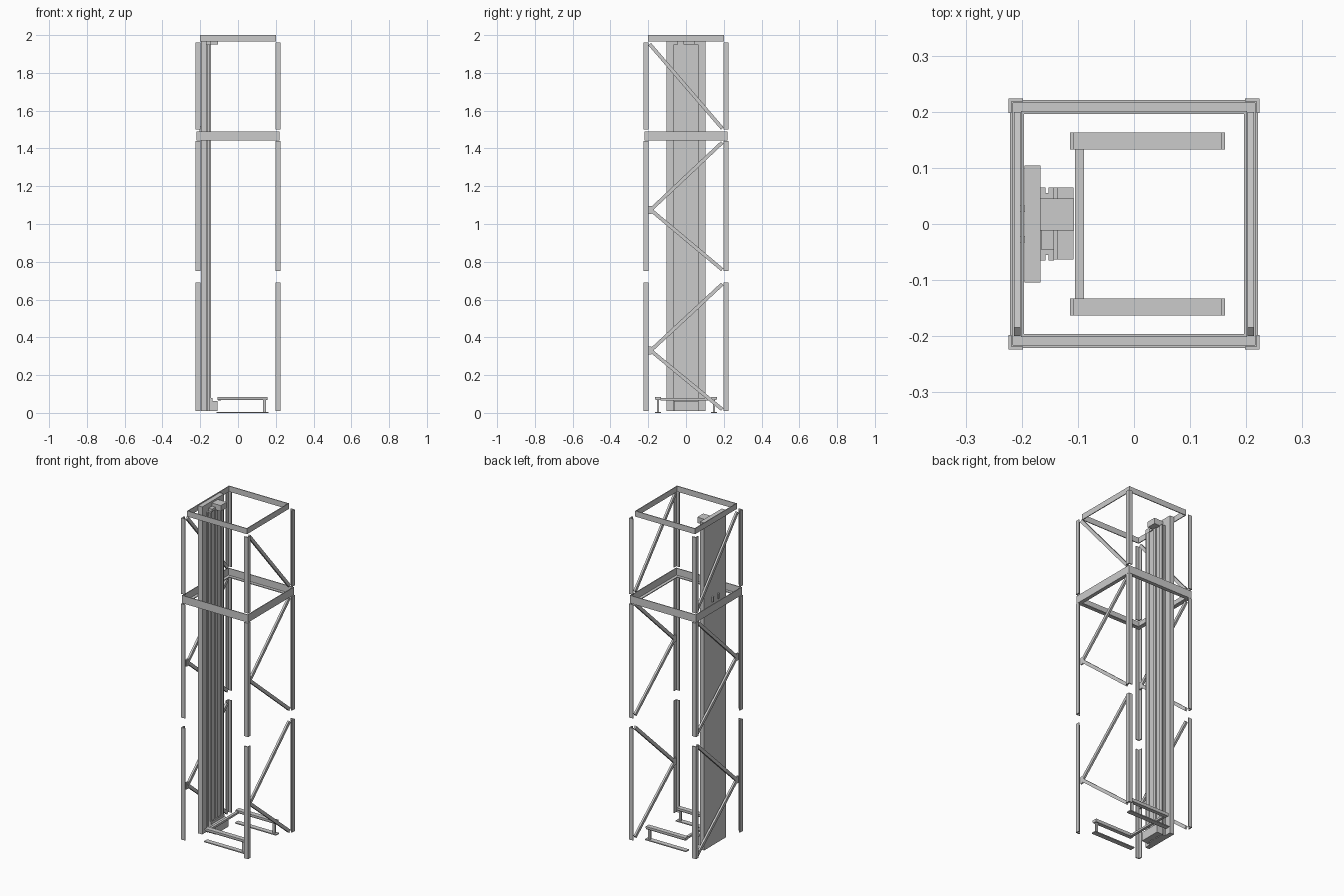
import bpy, bmesh
from mathutils import Vector

if "Cube" in bpy.data.objects:
    bpy.data.objects.remove(bpy.data.objects["Cube"])


def mesh_object(name, bm):
    bmesh.ops.recalc_face_normals(bm, faces=bm.faces)
    me = bpy.data.meshes.new(name)
    bm.to_mesh(me)
    bm.free()
    ob = bpy.data.objects.new(name, me)
    bpy.context.collection.objects.link(ob)
    return ob


def prism(name, pts, lo, hi, place):
    """Extrude a 2D outline between lo and hi; place(a, b, h) maps to xyz."""
    bm = bmesh.new()
    low = [bm.verts.new(place(a, b, lo)) for a, b in pts]
    top = [bm.verts.new(place(a, b, hi)) for a, b in pts]
    bm.faces.new(low)
    bm.faces.new(top)
    for i in range(len(pts)):
        j = (i + 1) % len(pts)
        bm.faces.new((low[i], low[j], top[j], top[i]))
    return mesh_object(name, bm)


def upright(a, b, h):
    return (a, b, h)


def sideways(a, b, h):
    return (h, a, b)


def box(name, x0, x1, y0, y1, z0, z1):
    return prism(name, [(x0, y0), (x1, y0), (x1, y1), (x0, y1)], z0, z1, upright)


def ring(name, profile):
    """Sweep a closed (radius, z) profile round a square with mitred corners."""
    bm = bmesh.new()
    loops = [[bm.verts.new((sx * r, sy * r, z)) for r, z in profile]
             for sx, sy in ((1, 1), (-1, 1), (-1, -1), (1, -1))]
    n = len(profile)
    for c in range(4):
        a, b = loops[c], loops[(c + 1) % 4]
        for i in range(n):
            j = (i + 1) % n
            bm.faces.new((a[i], a[j], b[j], b[i]))
    return mesh_object(name, bm)


def bar(name, p, q, width, x0, x1):
    """Flat diagonal bar in the y-z plane."""
    p, q = Vector(p), Vector(q)
    d = (q - p).normalized()
    n = Vector((-d.y, d.x)) * width / 2
    return prism(name, [p + n, q + n, q - n, p - n], x0, x1, sideways)


# Corner posts: angle sections in three storeys
OUT, INN, T = 0.224, 0.198, 0.006
angle = [(OUT, OUT), (INN, OUT), (INN, OUT - T), (OUT - T, OUT - T), (OUT - T, INN), (OUT, INN)]
storeys = [("lower", 0.01, 0.69), ("middle", 0.75, 1.44), ("upper", 1.50, 1.96)]
for label, z0, z1 in storeys:
    for sx in (-1, 1):
        for sy in (-1, 1):
            prism(f"{label}_corner_post", [(a * sx, b * sy) for a, b in angle], z0, z1, upright)

# Middle frame: upright wall with an inward bottom flange
ring("middle_frame", [(0.221, 1.443), (0.221, 1.49), (0.216, 1.49), (0.216, 1.448),
                      (0.198, 1.448), (0.198, 1.443)])
# Top frame
ring("top_frame", [(0.201, 1.966), (0.201, 2.0), (0.196, 2.0), (0.196, 1.966)])

# Diagonal braces on both sides, with small joint plates
zigzags = [("lower", [(0.192, 0.018), (-0.187, 0.33), (0.192, 0.682)]),
           ("middle", [(0.192, 0.758), (-0.187, 1.075), (0.192, 1.432)]),
           ("upper", [(-0.192, 1.952), (0.192, 1.506)])]
for x0, x1 in ((-0.214, -0.202), (0.202, 0.214)):
    for label, path in zigzags:
        for p, q in zip(path, path[1:]):
            bar(f"{label}_brace", p, q, 0.019, x0, x1)
        if len(path) == 3:
            y, z = path[1]
            plate = [(-0.013, -0.021), (0.004, -0.021), (0.017, -0.008),
                     (0.017, 0.008), (0.004, 0.021), (-0.013, 0.021)]
            prism(f"{label}_brace_joint", [(y + a, z + b) for a, b in plate],
                  x0 + 0.002, x1 - 0.002, sideways)

# Lift column: back box and stepped guide rail
box("column_back", -0.195, -0.167, -0.104, 0.104, 0.01, 1.996)
rail = [(-0.167, -0.065), (-0.158, -0.065), (-0.158, -0.055), (-0.152, -0.055),
        (-0.152, -0.065), (-0.143, -0.065), (-0.143, -0.045), (-0.149, -0.045),
        (-0.149, -0.012), (-0.143, -0.012)]
rail += [(x, -y) for x, y in reversed(rail)]
prism("guide_rail", rail, 0.01, 1.95, upright)
box("top_pulley_block", -0.167, -0.107, -0.012, 0.045, 1.95, 1.985)
box("top_motor_cover", -0.166, -0.143, -0.045, 0.045, 1.95, 1.966)

# Mounting clips at the rear of the column
for y in (-0.027, 0.027):
    box("column_clip", -0.204, -0.195, y - 0.006, y + 0.006, 1.49, 1.52)

# Carriage at the foot of the column
box("carriage_block", -0.143, -0.108, -0.063, 0.065, 0.01, 0.063)
box("carriage_lip", -0.143, -0.136, -0.063, 0.065, 0.063, 0.078)
box("carriage_crossbar", -0.105, -0.089, -0.134, 0.134, 0.066, 0.078)

# Fork arms, front legs and floor strips
for s in (-1, 1):
    arm = [(-0.012, 0.067), (0.012, 0.067), (0.015, 0.075), (0.015, 0.084),
           (-0.015, 0.084), (-0.015, 0.075)]
    prism("fork_arm", [(s * 0.148 + a, b) for a, b in arm], -0.109, 0.156, sideways)
    y = s * 0.148
    box("fork_leg", 0.133, 0.148, y - 0.005, y + 0.005, 0.006, 0.068)
    box("floor_strip", -0.114, 0.162, y - 0.015, y + 0.015, 0.0, 0.006)
